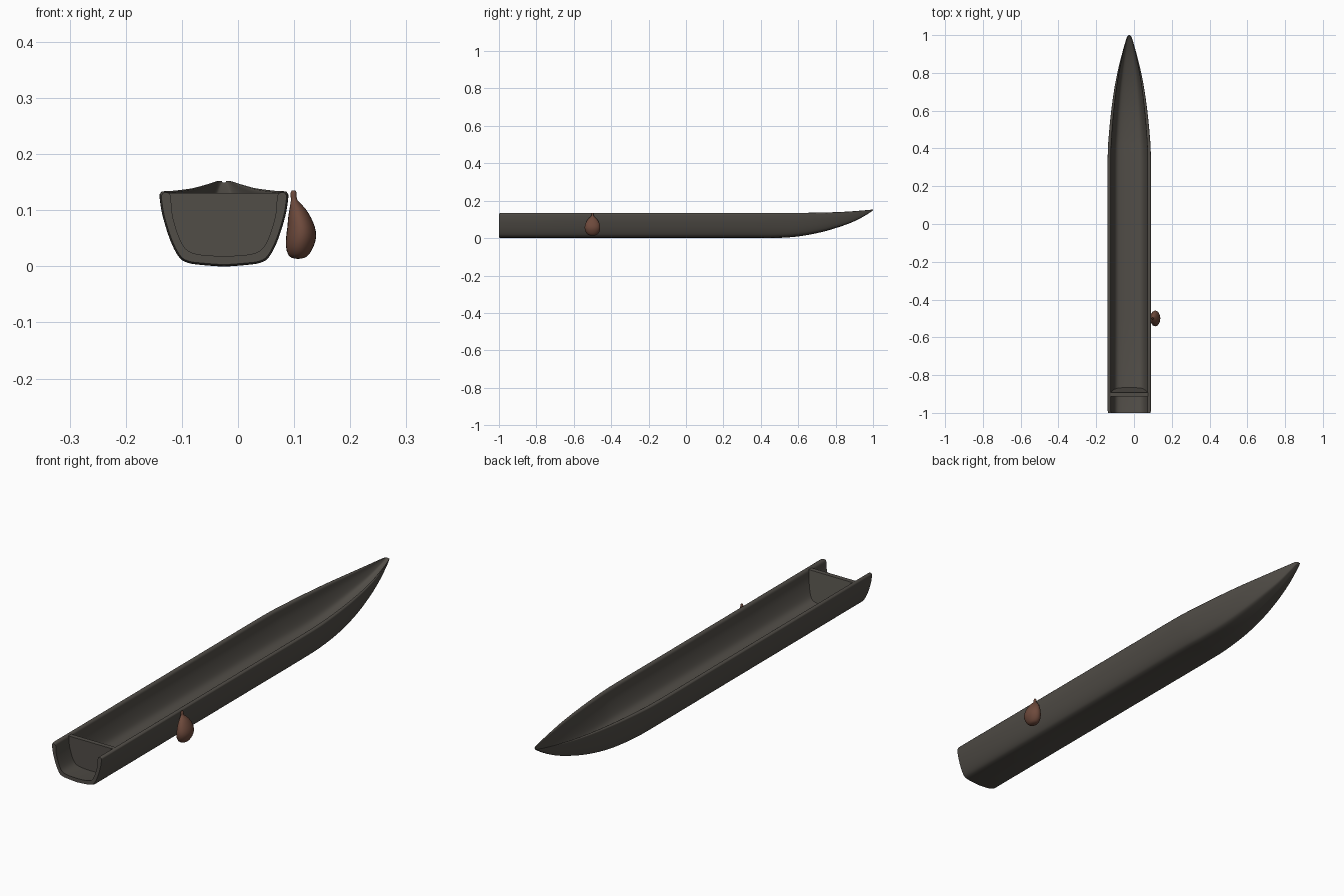
import bpy, bmesh, math

if "Cube" in bpy.data.objects:
    bpy.data.objects.remove(bpy.data.objects["Cube"])

CX = -0.025          # hull centre line
W, H = 0.115, 0.133  # half width and height of the main section


def material(name, rgb):
    m = bpy.data.materials.new(name)
    m.diffuse_color = (*rgb, 1)
    m.use_nodes = True
    m.node_tree.nodes["Principled BSDF"].inputs["Base Color"].default_value = m.diffuse_color
    return m


wood = material("dark weathered wood", (0.083, 0.075, 0.064))
brown = material("reddish brown gourd", (0.155, 0.068, 0.045))


def spline(pts, n):
    """Smooth curve through a few points."""
    out = []
    for i in range(len(pts) - 1):
        p = [pts[max(0, min(len(pts) - 1, i + d))] for d in (-1, 0, 1, 2)]
        for s in range(n):
            t = s / n
            out.append(tuple(0.5 * (2 * b + (c - a) * t + (2 * a - 5 * b + 4 * c - d) * t * t
                             + (3 * b - a - 3 * c + d) * t ** 3) for a, b, c, d in zip(*p)))
    return out + [pts[-1]]


def loft(name, loops, mat, angle):
    """Skin closed loops of equal length and cap both ends."""
    bm = bmesh.new()
    rings = [[bm.verts.new(p) for p in loop] for loop in loops]
    n = len(rings[0])
    for a, b in zip(rings, rings[1:]):
        for i in range(n):
            bm.faces.new((a[i], a[(i + 1) % n], b[(i + 1) % n], b[i]))
    bm.faces.new(rings[0])
    bm.faces.new(rings[-1])
    bmesh.ops.recalc_face_normals(bm, faces=bm.faces)
    me = bpy.data.meshes.new(name)
    bm.to_mesh(me)
    bm.free()
    ob = bpy.data.objects.new(name, me)
    bpy.context.collection.objects.link(ob)
    me.materials.append(mat)
    bpy.ops.object.select_all(action='DESELECT')
    ob.select_set(True)
    bpy.context.view_layer.objects.active = ob
    bpy.ops.object.shade_smooth_by_angle(angle=math.radians(angle))
    return ob


# Half cross-section: outside from keel to rim, then inside from rim to floor
outer = spline([(0, 0), (0.04, 0.003), (0.066, 0.007), (0.081, 0.018),
                (0.096, 0.048), (0.109, 0.09), (0.114, 0.12), (0.114, 0.129)], 4)
rim = [(0.111, 0.133), (0.106, 0.134), (0.100, 0.132)]
inner = spline([(0.097, 0.126), (0.094, 0.09), (0.081, 0.048),
                (0.066, 0.026), (0.04, 0.018), (0, 0.016)], 4)
half = outer + rim + inner
section = half + [(-u, z) for u, z in reversed(half) if u > 1e-6]

# Hull stations: y, half width, keel height, rim height
stations = [(-1, 0.112, 0.003, 0.131), (-0.99, 0.115, 0, 0.133),
            (-0.5, 0.115, 0, 0.133), (0, 0.115, 0, 0.133),
            (0.35, 0.115, 0, 0.133), (0.47, 0.109, 0.0, 0.133),
            (0.6, 0.096, 0.009, 0.134), (0.72, 0.079, 0.031, 0.136),
            (0.82, 0.059, 0.060, 0.139), (0.9, 0.039, 0.090, 0.144),
            (0.96, 0.022, 0.122, 0.149), (0.99, 0.012, 0.141, 0.152),
            (1.0, 0.004, 0.149, 0.152)]
loops = [[(CX + u / W * w, y, k + z / H * (r - k)) for u, z in section]
         for y, w, k, r in stations[:2] + spline(stations[2:], 4)]
hull = loft("hull", loops, wood, 50)
# The stern end is a U-shaped wall face, so triangulate its cap cleanly
bm = bmesh.new()
bm.from_mesh(hull.data)
bmesh.ops.triangulate(bm, faces=[f for f in bm.faces if len(f.verts) > 4], ngon_method='EAR_CLIP')
bm.to_mesh(hull.data)
bm.free()

# Stern bulkhead, thicker at its foot on the inboard side
bulk = [(u * 1.04, z - 0.003) for u, z in [(0.098, 0.134)] + inner]
bulk += [(-u, z) for u, z in reversed(bulk) if u > 1e-6]
loft("stern_bulkhead",
     [[(CX + u, -0.912, z) for u, z in bulk],
      [(CX + u, -0.893 + 0.035 * (1 - z / H) ** 2, z) for u, z in bulk]], wood, 40)

# Hanging gourd: height, radius across x, radius along y, centre x
gourd = [(0.0135, 0.002, 0.003, 0.107), (0.0155, 0.012, 0.017, 0.107),
         (0.022, 0.019, 0.028, 0.108), (0.035, 0.0245, 0.037, 0.110),
         (0.052, 0.0268, 0.0415, 0.1125), (0.07, 0.0245, 0.040, 0.1125),
         (0.088, 0.020, 0.033, 0.1095), (0.103, 0.014, 0.023, 0.106),
         (0.113, 0.0085, 0.013, 0.102), (0.119, 0.0055, 0.007, 0.100),
         (0.126, 0.0055, 0.006, 0.099), (0.132, 0.005, 0.005, 0.099),
         (0.135, 0.003, 0.003, 0.099)]
loft("gourd", [[(cx + rx * math.cos(i * math.tau / 24), -0.5 + ry * math.sin(i * math.tau / 24), z)
                for i in range(24)] for z, rx, ry, cx in spline(gourd, 2)], brown, 60)
